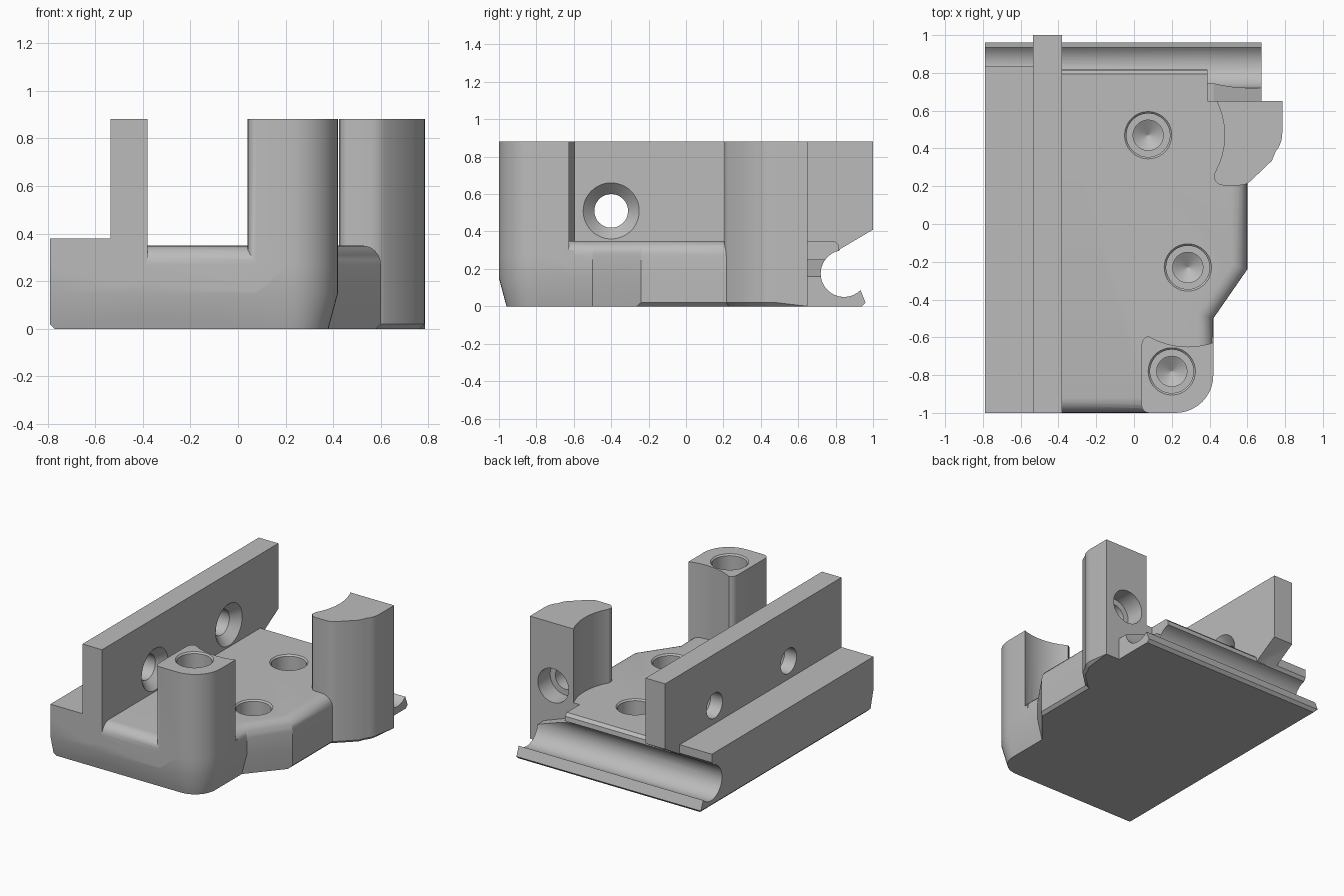
import bpy, bmesh, math
from mathutils import Matrix, Vector

cube = bpy.data.objects.get("Cube")
if cube:
    bpy.data.objects.remove(cube, do_unlink=True)

grey = bpy.data.materials.new("plain_grey")
grey.use_nodes = True
colour = (0.5, 0.5, 0.5, 1)
grey.diffuse_color = colour
grey.node_tree.nodes["Principled BSDF"].inputs["Base Color"].default_value = colour


def loft(name, rings, matrix=None, bevels=()):
    """Solid through matching rings; bevels are (edge test, offset, segments)."""
    bm = bmesh.new()
    loops = [[bm.verts.new(p) for p in ring] for ring in rings]
    for a, b in zip(loops, loops[1:]):
        for i in range(len(a)):
            j = (i + 1) % len(a)
            bm.faces.new((a[i], a[j], b[j], b[i]))
    bm.faces.new(loops[0][::-1])
    bm.faces.new(loops[-1])
    bmesh.ops.recalc_face_normals(bm, faces=bm.faces)
    for test, offset, segments in bevels:
        edges = [e for e in bm.edges if all(test(v.co) for v in e.verts)]
        bmesh.ops.bevel(bm, geom=edges, offset=offset, segments=segments,
                        profile=0.5, affect='EDGES')
    if matrix:
        bm.transform(matrix)
    bmesh.ops.recalc_face_normals(bm, faces=bm.faces)
    mesh = bpy.data.meshes.new(name)
    bm.to_mesh(mesh)
    bm.free()
    obj = bpy.data.objects.new(name, mesh)
    bpy.context.collection.objects.link(obj)
    mesh.materials.append(grey)
    return obj


def upright(name, outline, low, high, bevels=()):
    return loft(name, [[(x, y, z) for x, y in outline] for z in (low, high)], None, bevels)


def along_x(name, profile, left, right):
    return loft(name, [[(x, y, z) for y, z in profile] for x in (left, right)])


def arc(cx, cy, r, start, end, steps=10):
    angles = [math.radians(start + (end - start) * i / steps) for i in range(steps + 1)]
    return [(cx + r * math.cos(a), cy + r * math.sin(a)) for a in angles]


def drill(steps, place, axis='Z'):
    """Round cutter from (radius, height) steps, entering along an axis."""
    rings = [[(x, y, h) for x, y in arc(0, 0, r, 0, 360, 48)[:-1]] for r, h in steps]
    turn = Vector((0, 0, 1)).rotation_difference(
        {'X': Vector((1, 0, 0)), 'Y': Vector((0, 1, 0)), 'Z': Vector((0, 0, 1))}[axis])
    return loft("drill", rings, Matrix.Translation(place) @ turn.to_matrix().to_4x4())


def combine(target, other, operation):
    mod = target.modifiers.new("join", 'BOOLEAN')
    mod.operation, mod.object, mod.solver = operation, other, 'EXACT'
    bpy.context.view_layer.update()
    mesh = bpy.data.meshes.new_from_object(
        target.evaluated_get(bpy.context.evaluated_depsgraph_get()))
    target.modifiers.clear()
    target.data = mesh
    bpy.data.objects.remove(other, do_unlink=True)


# Base plate: tapered foot at the front, rounded upper rim
outline = ([(-0.78, -1)] + arc(0.22, -0.8, 0.2, -90, 0) +
           [(0.42, -0.5), (0.6, -0.24), (0.6, 0.65), (-0.78, 0.65)])


def taper(x, y):
    if y > -0.45:
        return x, y
    return (0.22 + (x - 0.22) * 0.8 if x > 0.22 else x,
            -0.8 + (y + 0.8) * 0.8 if y < -0.8 else y)


foot = [(*taper(x, y), 0) for x, y in outline]
rim = lambda c: c.z > 0.34 and (c.y < -0.79 or c.x > 0.4) and c.x > -0.79
body = loft("bracket_body", [foot, [(x, y, 0.15) for x, y in outline],
                             [(x, y, 0.35) for x, y in outline]], None,
            [(rim, 0.08, 6), (lambda c: c.z < 0.01 and c.x > 0.55, 0.02, 1)])

# Rear hook with a round channel
channel = arc(0.845, 0.175, 0.125, -45, -258, 24)
hook = [(0.6, 0), (0.94, 0), (0.96, 0.02)] + channel
rear = along_x("rear_hook", hook + [(0.815, 0.33), (0.795, 0.35), (0.6, 0.35)], -0.78, 0.39)
low_end = along_x("hook_end", [(0.6, 0), (0.94, 0), (0.96, 0.02)] +
                  arc(0.845, 0.175, 0.125, -45, -217, 20) + [(0.6, 0.25)], 0.3, 0.675)
slope = loft("slope", [[(x, y, z) for x, z in ((0.42, 0.25), (0.7, 0.15), (0.7, 0.4), (0.42, 0.4))]
                       for y in (0.55, 0.8)])
combine(low_end, slope, 'DIFFERENCE')

# Side rail and tall wall
rail = along_x("side_rail", [(-1, 0.15), (-0.96, 0), (0.94, 0), (0.96, 0.02)] + channel +
               [(0.835, 0.32), (0.835, 0.38), (-1, 0.38)], -0.79, -0.45)
left_edge = loft("left_edge", [[(x, y, z) for x, z in ((-0.85, -0.05), (-0.72, -0.05), (-0.79, 0.02), (-0.85, 0.02))]
                               for y in (-1.1, 1.1)])
wall = along_x("tall_wall", [(-1, 0.2), (0.65, 0.2)] + arc(0.845, 0.175, 0.125, 180, 111, 8) +
               [(1, 0.41), (1, 0.88), (-1, 0.88)], -0.535, -0.38)

# Front post and rear post, hollowed around the base screws
screws = [(0.075, 0.47), (0.285, -0.23)]
front_post = upright("front_post", arc(0.08, -0.96, 0.04, 180, 270, 4) +
                     arc(0.22, -0.8, 0.2, -90, 0) + [(0.42, -0.6), (0.38, -0.59)] +
                     arc(0.09, -0.64, 0.05, 90, 180, 5), 0.15, 0.88)
rear_post = upright("rear_post", [(0.43, 0.65), (0.425, 0.235)] + arc(0.47, 0.25, 0.045, 200, 270, 4) +
                    arc(0.56, 0.29, 0.085, -90, -48, 4) + [(0.73, 0.335)] +
                    arc(0.635, 0.48, 0.15, -40, 0, 5) + [(0.785, 0.65)], 0, 0.88,
                    [(lambda c: c.z < 0.01 and c.y < 0.64, 0.02, 1)])
for post, (x, y), r in ((rear_post, screws[0], 0.405), (front_post, screws[1], 0.42)):
    combine(post, drill([(r, 0.3), (r, 1)], (x, y, 0)), 'DIFFERENCE')

for part in (rear, low_end, rail, wall, front_post, rear_post):
    combine(body, part, 'UNION')
combine(body, left_edge, 'DIFFERENCE')

# Screw holes in the base and front post
bore = [(0.145, 0.02), (0.115, -0.01), (0.115, -0.14), (0.08, -0.14), (0.08, -0.2), (0.002, -0.25)]
for x, y, z in [(*s, 0.35) for s in screws] + [(0.2, -0.78, 0.88)]:
    combine(body, drill(bore, (x, y, z)), 'DIFFERENCE')

# Countersunk holes through the wall
for y in (-0.4, 0.44):
    combine(body, drill([(0.09, -0.3), (0.09, -0.06), (0.15, 0), (0.15, 0.02)],
                        (-0.38, y, 0.51), 'X'), 'DIFFERENCE')

# Blind hole in the back of the rear post
combine(body, drill([(0.002, -0.34), (0.08, -0.28), (0.08, -0.14), (0.122, -0.14), (0.122, 0.05)],
                    (0.6, 0.65, 0.43), 'Y'), 'DIFFERENCE')

bpy.context.view_layer.objects.active = body
body.select_set(True)
bpy.ops.object.shade_smooth_by_angle(angle=math.radians(30))
